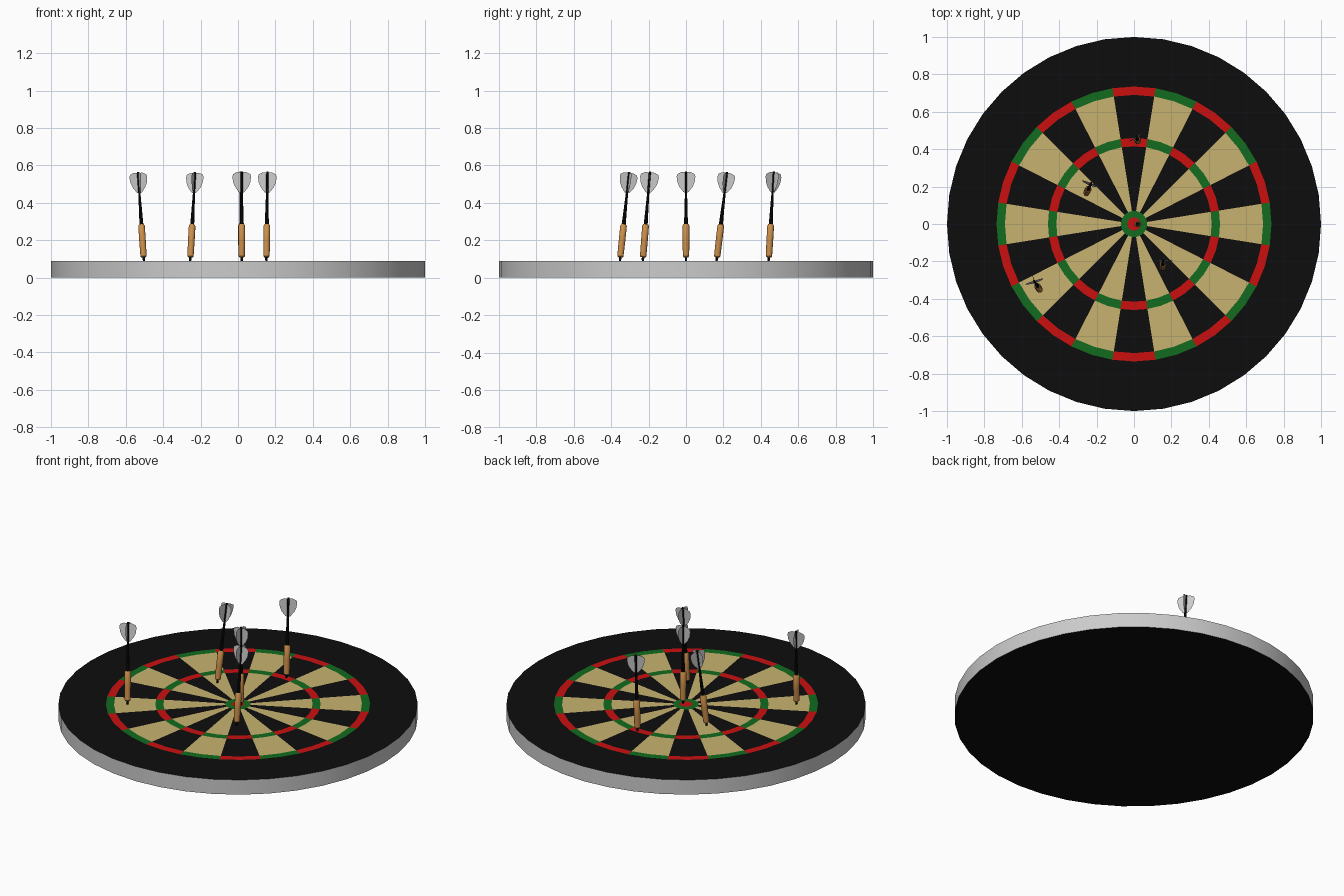
import bpy, bmesh
from math import cos, sin, radians, pi
from mathutils import Vector, Matrix

if "Cube" in bpy.data.objects:
    bpy.data.objects.remove(bpy.data.objects["Cube"])


def material(name, rgb):
    m = bpy.data.materials.new(name)
    m.diffuse_color = (*rgb, 1)
    m.use_nodes = True
    m.node_tree.nodes["Principled BSDF"].inputs["Base Color"].default_value = m.diffuse_color
    return m


BLACK = material("black", (0.004, 0.004, 0.004))
TAN = material("tan", (0.58, 0.45, 0.16))
RED = material("red", (0.6, 0.005, 0.005))
GREEN = material("green", (0.006, 0.15, 0.014))
WOOD = material("wood", (0.62, 0.28, 0.07))
SIDES = 40
TOP = 0.09


def finish(bm, name, mats=(), smooth=False, matrix=None):
    me = bpy.data.meshes.new(name)
    bm.to_mesh(me)
    bm.free()
    for m in mats:
        me.materials.append(m)
    ob = bpy.data.objects.new(name, me)
    bpy.context.collection.objects.link(ob)
    if matrix:
        ob.matrix_world = matrix
    if smooth:
        bpy.ops.object.select_all(action='DESELECT')
        ob.select_set(True)
        bpy.context.view_layer.objects.active = ob
        bpy.ops.object.shade_smooth_by_angle(angle=radians(35))
    return ob


def ring(bm, r, z, n):
    return [bm.verts.new((r * cos(2 * pi * k / n), r * sin(2 * pi * k / n), z)) for k in range(n)]


def lathe(name, profile, n, mats=(), matrix=None, caps=True):
    bm = bmesh.new()
    rings = [ring(bm, r, z, n) for r, z in profile]
    for a, b in zip(rings, rings[1:]):
        for k in range(n):
            j = (k + 1) % n
            bm.faces.new((a[k], a[j], b[j], b[k]))
    if caps:
        bm.faces.new(rings[0][::-1])
        bm.faces.new(rings[-1])
    return finish(bm, name, mats, True, matrix)


# grey side band of the board
lathe("board_side", [(1, 0), (1, TOP)], SIDES, caps=False)

# black back
bm = bmesh.new()
bm.faces.new(ring(bm, 1, 0, SIDES)[::-1])
finish(bm, "board_back", [BLACK])

# scoring face: slots 0 black, 1 tan, 2 red, 3 green; (even, odd) sector colours per ring
radii = [0.035, 0.07, 0.415, 0.46, 0.69, 0.735, 1.0]
colours = [(3, 3), (1, 0), (3, 2), (1, 0), (3, 2), (0, 0)]
bm = bmesh.new()
rings = [ring(bm, r, TOP, SIDES) for r in radii]
bm.faces.new(rings[0]).material_index = 2
for a, b, pair in zip(rings, rings[1:], colours):
    for k in range(SIDES):
        j = (k + 1) % SIDES
        sector = ((k + 1) // 2) % 20
        bm.faces.new((a[k], b[k], b[j], a[j])).material_index = pair[sector % 2]
finish(bm, "board_face", [BLACK, TAN, RED, GREEN])


def dart(i, low, high, spin):
    # low and high are the axis x, y at heights 0.10 and 0.55
    base = Vector((*low, 0.10))
    axis = Vector((*high, 0.55)) - base
    mat = (Matrix.Translation(base) @ axis.to_track_quat('Z', 'Y').to_matrix().to_4x4()
           @ Matrix.Rotation(radians(spin), 4, 'Z'))
    # metal point
    lathe(f"dart_{i}_point", [(0.002, -0.03), (0.007, 0.0), (0.007, 0.02)], 10, [BLACK], mat)
    # wooden barrel
    lathe(f"dart_{i}_barrel", [(0.012, 0.009), (0.017, 0.015), (0.018, 0.10),
                               (0.018, 0.178), (0.013, 0.186)], 12, [WOOD], mat)
    # black shaft
    lathe(f"dart_{i}_shaft", [(0.011, 0.184), (0.009, 0.25), (0.006, 0.36),
                              (0.006, 0.468)], 10, [BLACK], mat)
    # four flight fins
    outline = [(0, 0.352), (0.014, 0.358), (0.035, 0.385), (0.046, 0.41), (0.050, 0.44),
               (0.046, 0.454), (0.025, 0.464), (0, 0.464)]
    bm = bmesh.new()
    for q in range(4):
        c, s = cos(q * pi / 2), sin(q * pi / 2)
        bm.faces.new([bm.verts.new((r * c, r * s, z)) for r, z in outline])
    finish(bm, f"dart_{i}_flight", (), False, mat)


# five darts
darts = [
    ((-0.504, -0.352), (-0.534, -0.305), -15),
    ((-0.255, 0.165), (-0.230, 0.217), 5),
    ((0.152, -0.230), (0.157, -0.194), 10),
    ((0.020, 0.0), (0.020, 0.0), 0),
    ((0.020, 0.442), (0.014, 0.468), 20),
]
for i, d in enumerate(darts, 1):
    dart(i, *d)
